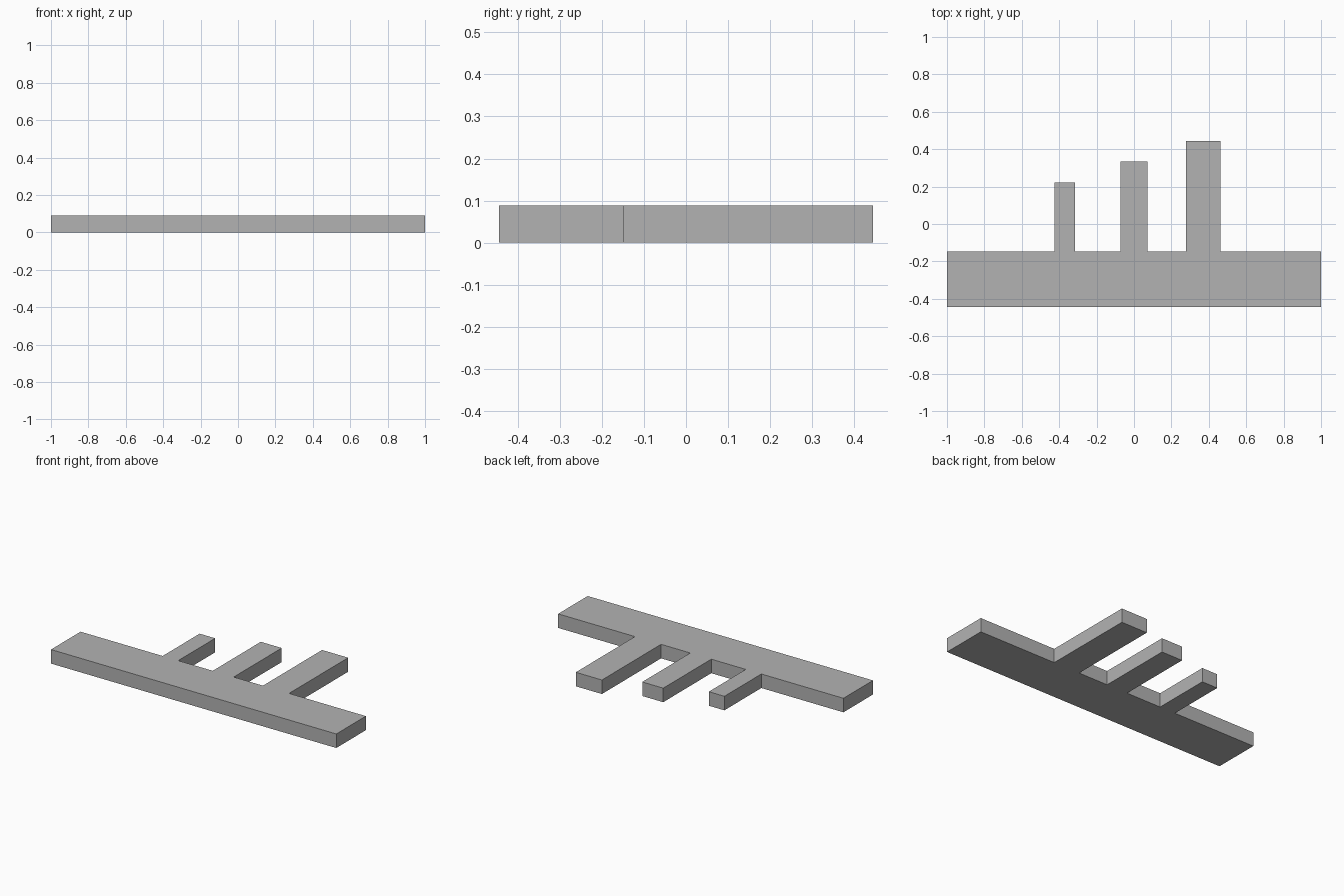
import bpy
import bmesh

cube = bpy.data.objects.get("Cube")
if cube:
    bpy.data.objects.remove(cube, do_unlink=True)

GREY = (0.45, 0.45, 0.45, 1.0)
HEIGHT = 0.089
FRONT, BACK = -0.444, -0.148

# Single grey material
grey = bpy.data.materials.new("plain grey")
grey.use_nodes = True
grey.diffuse_color = GREY
grey.node_tree.nodes["Principled BSDF"].inputs["Base Color"].default_value = GREY

# Prongs behind the bar: centre x, width, tip y
prongs = [(-0.37, 0.109, 0.222), (0.0, 0.147, 0.333), (0.37, 0.183, 0.444)]

# Outline of the bar with its prongs
outline = [(1, BACK), (1, FRONT), (-1, FRONT), (-1, BACK)]
for centre, width, tip in prongs:
    left, right = centre - width / 2, centre + width / 2
    outline += [(left, BACK), (left, tip), (right, tip), (right, BACK)]

# Extrude the outline into a solid plate
bm = bmesh.new()
base = bm.faces.new([bm.verts.new((x, y, 0)) for x, y in outline])
result = bmesh.ops.extrude_face_region(bm, geom=[base], use_keep_orig=True)
top_verts = [g for g in result["geom"] if isinstance(g, bmesh.types.BMVert)]
bmesh.ops.translate(bm, verts=top_verts, vec=(0, 0, HEIGHT))
bmesh.ops.recalc_face_normals(bm, faces=bm.faces)

mesh = bpy.data.meshes.new("pronged_bar")
bm.to_mesh(mesh)
bm.free()
mesh.materials.append(grey)
bar = bpy.data.objects.new("pronged_bar", mesh)
bpy.context.collection.objects.link(bar)
